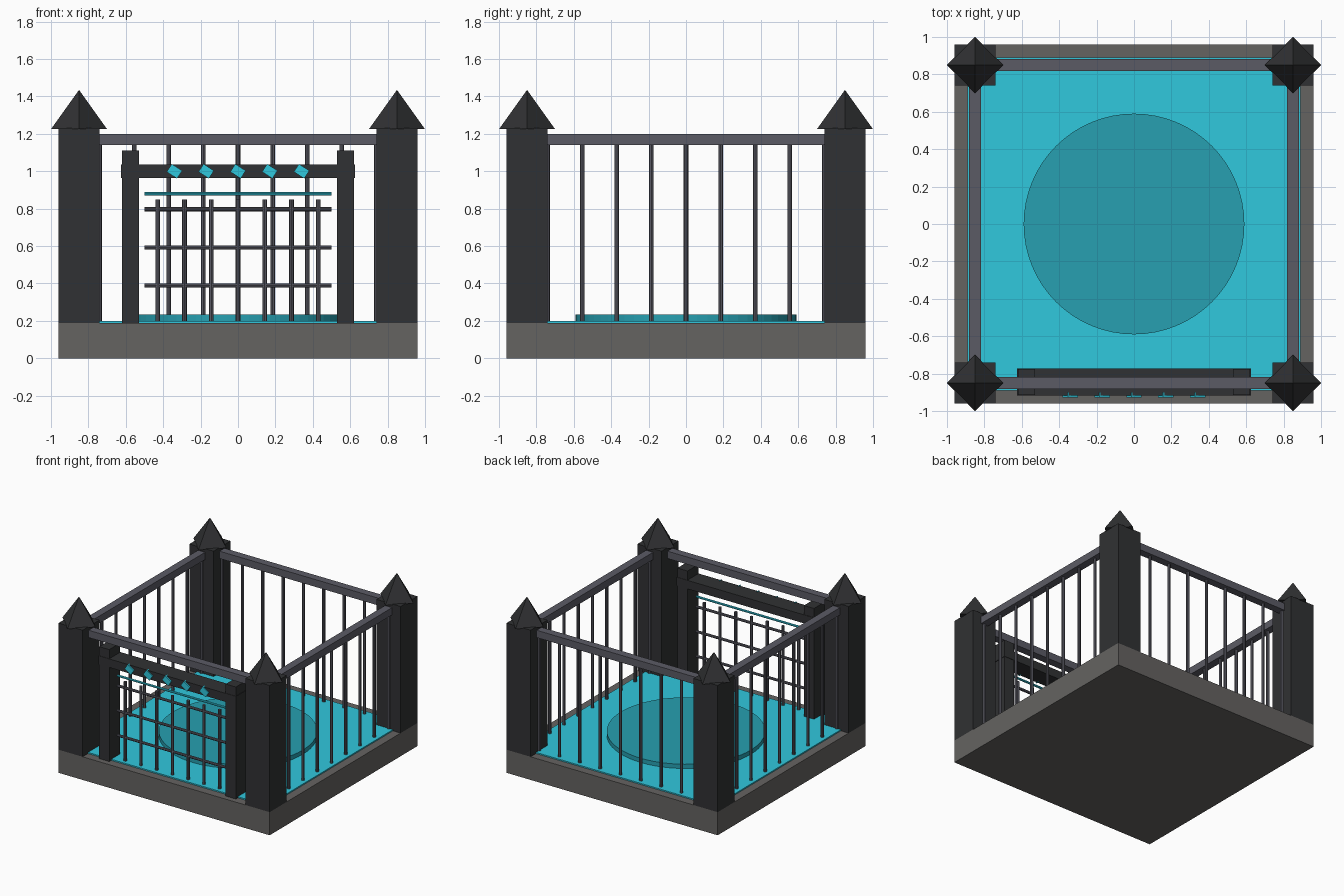
import bpy
from math import pi, radians

if "Cube" in bpy.data.objects:
    bpy.data.objects.remove(bpy.data.objects["Cube"])


def material(name, rgb):
    m = bpy.data.materials.new(name)
    m.diffuse_color = (*rgb, 1)
    m.use_nodes = True
    m.node_tree.nodes["Principled BSDF"].inputs["Base Color"].default_value = m.diffuse_color
    return m


DARK = material("dark_iron", (0.03, 0.031, 0.033))
STONE = material("stone", (0.13, 0.125, 0.12))
METAL = material("metal", (0.105, 0.105, 0.13))
CYAN = material("cyan", (0.03, 0.58, 0.73))
TEAL = material("teal", (0.02, 0.35, 0.44))


def finish(name, mat):
    ob = bpy.context.object
    ob.name = name
    ob.data.materials.append(mat)
    return ob


def box(name, lo, hi, mat, rot=(0, 0, 0)):
    centre = [(a + b) / 2 for a, b in zip(lo, hi)]
    bpy.ops.mesh.primitive_cube_add(size=1, location=centre, rotation=rot)
    bpy.context.object.scale = [b - a for a, b in zip(lo, hi)]
    return finish(name, mat)


def rod(name, centre, radius, length, mat, rot=(0, 0, 0), sides=8):
    bpy.ops.mesh.primitive_cylinder_add(vertices=sides, radius=radius, depth=length,
                                        location=centre, rotation=rot)
    return finish(name, mat)


# Base slab, glowing floor and round platform
box("base", (-0.96, -0.96, 0), (0.96, 0.96, 0.19), STONE)
box("floor", (-0.89, -0.89, 0.18), (0.89, 0.89, 0.2), CYAN)
rod("platform", (0, 0, 0.21), 0.59, 0.05, TEAL, sides=64)

# Corner posts with diamond-set pyramid caps
for sx in (-1, 1):
    for sy in (-1, 1):
        x, y = 0.85 * sx, 0.85 * sy
        box("corner_post", (x - 0.11, y - 0.11, 0.19), (x + 0.11, y + 0.11, 1.23), DARK)
        bpy.ops.mesh.primitive_cone_add(vertices=4, radius1=0.15, radius2=0, depth=0.21,
                                        location=(x, y, 1.33))
        finish("post_cap", DARK)

# Top rails on all four sides
for s in (-1, 1):
    c = 0.85 * s
    box("rail_x", (-0.78, c - 0.032, 1.14), (0.78, c + 0.032, 1.2), METAL)
    box("rail_y", (c - 0.032, -0.78, 1.14), (c + 0.032, 0.78, 1.2), METAL)

# Fence bars on the back, left and right
for k in range(-4, 5):
    t = 0.185 * k
    for p in ((t, 0.85), (-0.85, t), (0.85, t)):
        rod("fence_bar", (*p, 0.67), 0.0125, 0.98, METAL)

# Gate frame
for s in (-1, 1):
    x = 0.575 * s
    box("gate_post", (x - 0.046, -0.915, 0.01), (x + 0.046, -0.775, 1.11), DARK)
box("gate_beam", (-0.625, -0.918, 0.965), (0.625, -0.772, 1.035), DARK)

# Gate grille
for k in range(-3, 4):
    rod("gate_bar", (0.143 * k, -0.85, 0.52), 0.0125, 0.66, METAL)
for z in (0.39, 0.593, 0.797):
    rod("gate_crossbar", (0, -0.85, z), 0.011, 1.0, METAL, (0, pi / 2, 0))
rod("gate_light_bar", (0, -0.85, 0.88), 0.009, 1.0, CYAN, (0, pi / 2, 0))

# Tilted glowing studs on the beam
for k in range(-2, 3):
    x = 0.17 * k
    box("beam_stud", (x - 0.033, -0.928, 0.975), (x + 0.033, -0.9, 1.025), CYAN,
        (0, radians(33), 0))
